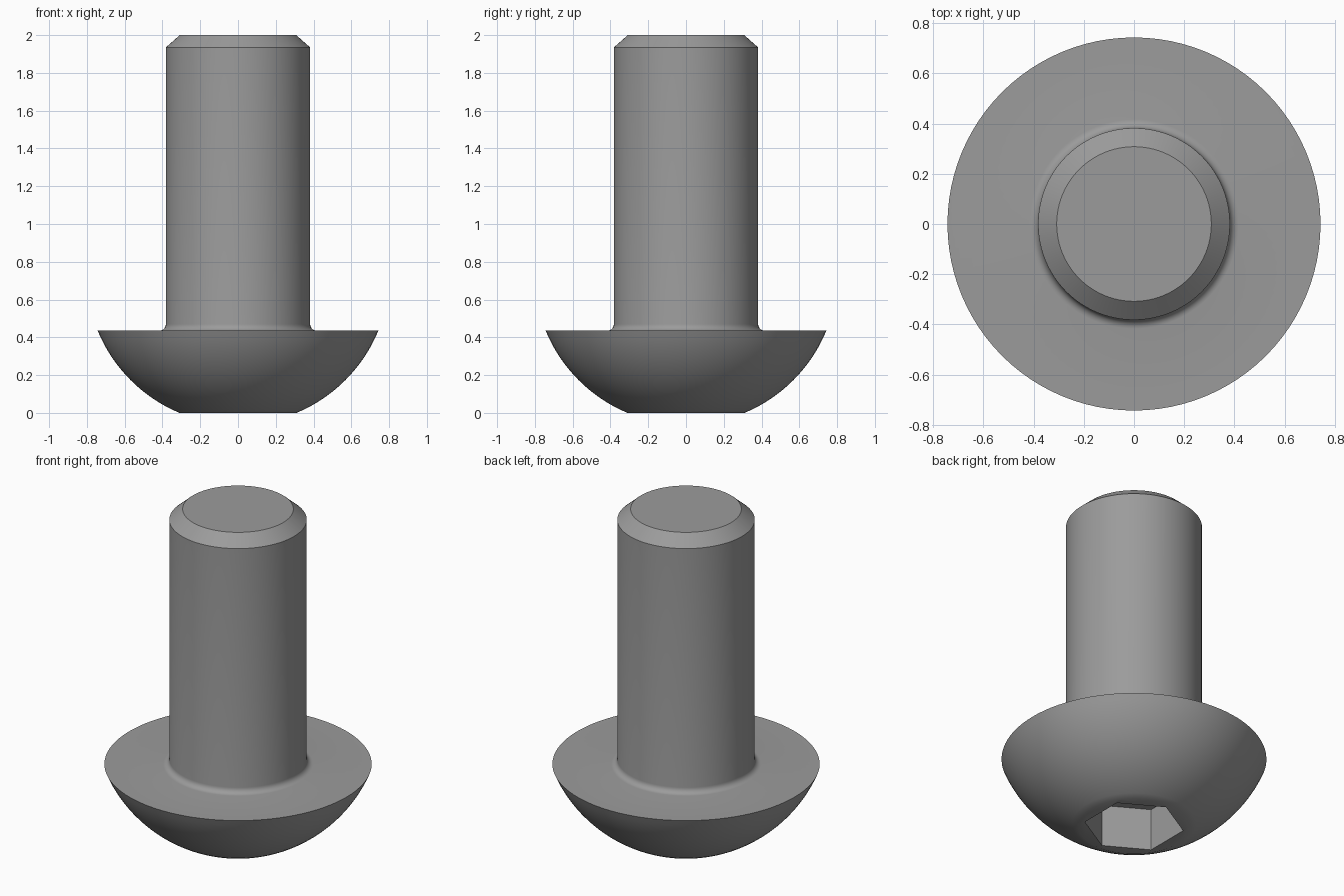
import bpy, bmesh, math
from mathutils import Matrix

if "Cube" in bpy.data.objects:
    bpy.data.objects.remove(bpy.data.objects["Cube"])

SEGMENTS = 96
HEAD_R, HEAD_Z = 0.743, 0.435       # head rim
FLAT_R = 0.31                       # flat end of the dome
SHAFT_R, FILLET = 0.382, 0.035
SOCKET_R, SOCKET_DEPTH = 0.28, 0.26

steel = bpy.data.materials.new("steel grey")
steel.diffuse_color = (0.33, 0.33, 0.33, 1)
steel.use_nodes = True
steel.node_tree.nodes["Principled BSDF"].inputs["Base Color"].default_value = steel.diffuse_color


def make_object(name, bm):
    bmesh.ops.recalc_face_normals(bm, faces=bm.faces[:])
    mesh = bpy.data.meshes.new(name)
    bm.to_mesh(mesh)
    bm.free()
    mesh.materials.append(steel)
    obj = bpy.data.objects.new(name, mesh)
    bpy.context.collection.objects.link(obj)
    return obj


def lathe(name, profile):
    """Rings around z from (radius, height) points, capped at both ends."""
    bm = bmesh.new()
    rings = []
    for r, z in profile:
        rings.append([bm.verts.new((r * math.cos(a), r * math.sin(a), z))
                      for a in (math.tau * i / SEGMENTS for i in range(SEGMENTS))])
    for low, high in zip(rings, rings[1:]):
        for i in range(SEGMENTS):
            j = (i + 1) % SEGMENTS
            bm.faces.new((low[i], low[j], high[j], high[i]))
    bm.faces.new(rings[0])
    bm.faces.new(rings[-1])
    return make_object(name, bm)


# Domed head: arc of a sphere centred on the axis
centre = (HEAD_R**2 + HEAD_Z**2 - FLAT_R**2) / (2 * HEAD_Z)
radius = math.hypot(FLAT_R, centre)
start = math.asin(FLAT_R / radius)
end = math.asin(HEAD_R / radius)
profile = []
for i in range(17):
    a = start + (end - start) * i / 16
    profile.append((radius * math.sin(a), centre - radius * math.cos(a)))

# Fillet under the head, then the shaft with a chamfered tip
for i in range(7):
    a = math.pi / 2 * i / 6
    profile.append((SHAFT_R + FILLET * (1 - math.sin(a)),
                    HEAD_Z + FILLET * (1 - math.cos(a))))
profile += [(SHAFT_R, 1.935), (0.308, 2.0)]
bolt = lathe("bolt", profile)

# Hexagonal socket cut into the flat end of the head
bm = bmesh.new()
bmesh.ops.create_cone(bm, cap_ends=True, segments=6, radius1=SOCKET_R,
                      radius2=SOCKET_R, depth=2 * SOCKET_DEPTH,
                      matrix=Matrix.Rotation(math.radians(30), 4, 'Z'))
# Corners point along +y and -y
corner = max(bm.verts, key=lambda v: v.co.y).co
turn = math.pi / 2 - math.atan2(corner.y, corner.x)
bmesh.ops.rotate(bm, verts=bm.verts[:], matrix=Matrix.Rotation(turn, 3, 'Z'))
cutter = make_object("socket_cutter", bm)
cutter.hide_render = True

cut = bolt.modifiers.new("socket", 'BOOLEAN')
cut.operation = 'DIFFERENCE'
cut.solver = 'EXACT'
cut.object = cutter
bpy.context.view_layer.objects.active = bolt
bolt.select_set(True)
bpy.ops.object.modifier_apply(modifier=cut.name)
bpy.data.objects.remove(cutter)

# Smooth curved faces, crisp edges
bpy.ops.object.shade_smooth_by_angle(angle=math.radians(30))
